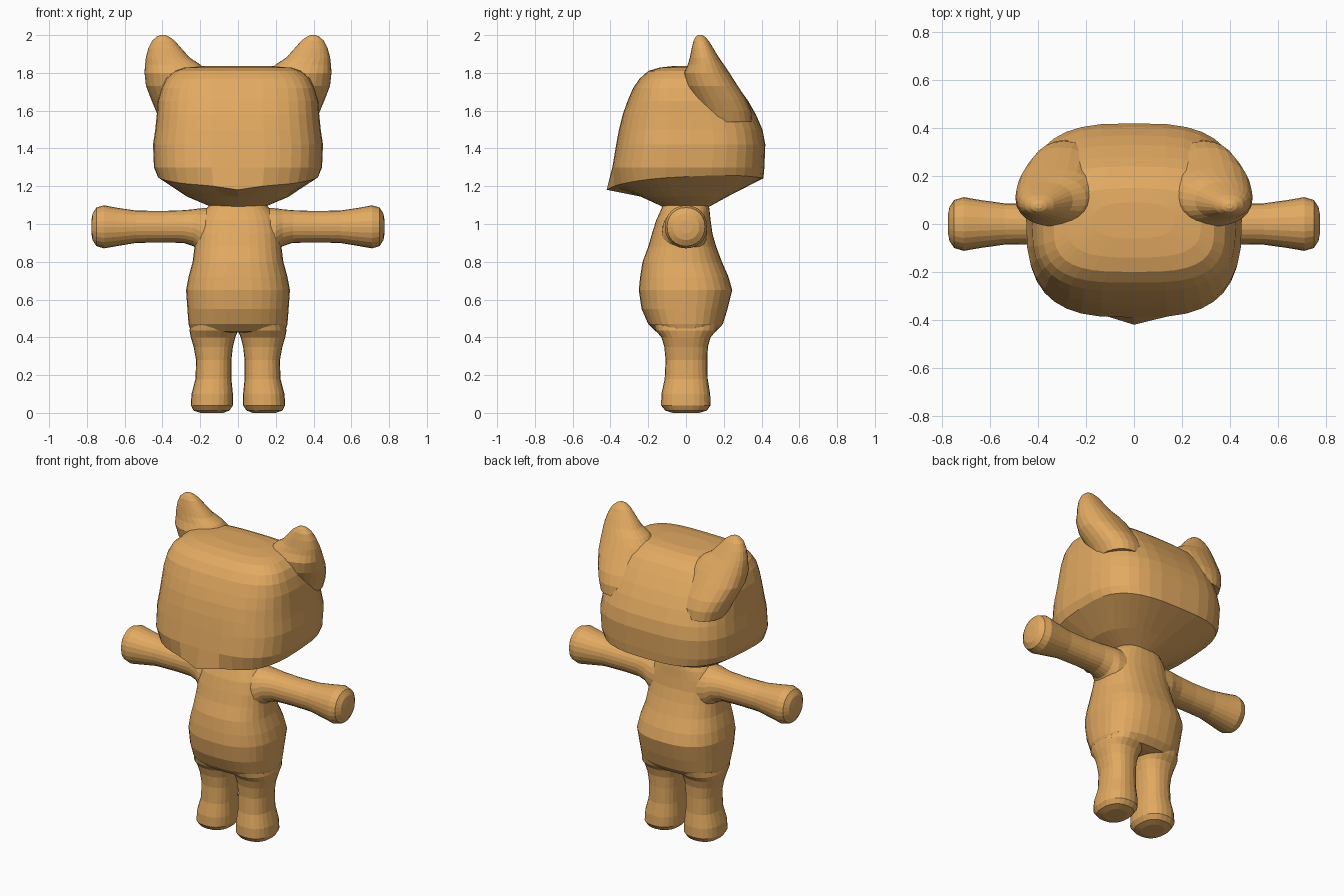
import bpy, bmesh, math

tan = bpy.data.materials.new("warm_tan")
tan.diffuse_color = (0.76, 0.40, 0.12, 1)


def loft(name, rings, axis="z", segs=28, power=2.0, warp=None, side=1):
    """Skin rings of (position, u_min, u_max, v_min, v_max), capping both ends.
    Along z, u is x and v is y; along x, u is y and v is z."""
    bm = bmesh.new()
    loops = []
    for i, (t, u0, u1, v0, v1) in enumerate(rings):
        n = power[i] if isinstance(power, list) else power
        cu, ru = (u0 + u1) / 2, (u1 - u0) / 2
        cv, rv = (v0 + v1) / 2, (v1 - v0) / 2
        loop = []
        for k in range(segs):
            a = 2 * math.pi * k / segs
            c, s = math.cos(a), math.sin(a)
            u = cu + ru * math.copysign(abs(c) ** (2 / n), c)
            v = cv + rv * math.copysign(abs(s) ** (2 / n), s)
            p = (u, v, t) if axis == "z" else (t, u, v)
            if warp:
                p = warp(i, *p)
            loop.append(bm.verts.new((p[0] * side, p[1], p[2])))
        loops.append(loop)
    for a, b in zip(loops, loops[1:]):
        for k in range(segs):
            j = (k + 1) % segs
            bm.faces.new((a[k], a[j], b[j], b[k]))
    bm.faces.new(loops[0])
    bm.faces.new(loops[-1])
    bmesh.ops.recalc_face_normals(bm, faces=bm.faces)
    mesh = bpy.data.meshes.new(name)
    bm.to_mesh(mesh)
    bm.free()
    mesh.materials.append(tan)
    obj = bpy.data.objects.new(name, mesh)
    bpy.context.collection.objects.link(obj)
    return obj


def sym(profile):
    """Rows of (z, half width, front y, back y) as loft rings."""
    return [(z, -w, w, f, b) for z, w, f, b in profile]


# Head: shallow underside, sharp jaw rim with a chin point, boxy rounded skull
def jaw(i, x, y, z):
    if i == 2:
        tip = max(0, 1 - abs(x) / 0.16) if y < 0 else 0
        y -= 0.045 * tip
        z += 0.02 * y / 0.4 - 0.02 * tip + 0.03 * (abs(x) / 0.43) ** 3
    return x, y, z


loft("head", sym([
    (1.09, 0.14, -0.12, 0.12),
    (1.145, 0.27, -0.24, 0.22),
    (1.222, 0.425, -0.375, 0.41),
    (1.30, 0.445, -0.39, 0.415),
    (1.42, 0.45, -0.37, 0.42),
    (1.50, 0.438, -0.355, 0.405),
    (1.58, 0.43, -0.335, 0.37),
    (1.65, 0.425, -0.31, 0.33),
    (1.72, 0.405, -0.28, 0.28),
    (1.77, 0.38, -0.245, 0.24),
    (1.81, 0.335, -0.20, 0.19),
    (1.828, 0.28, -0.14, 0.15),
    (1.837, 0.17, -0.06, 0.09),
]), power=[2, 2.4, 3, 3, 3, 3, 3, 3, 3.2, 3.2, 3.2, 3, 2.6], segs=36, warp=jaw)

# Torso: narrow neck, sloping shoulders, round belly
loft("torso", sym([
    (0.425, 0.20, -0.12, 0.12),
    (0.432, 0.25, -0.16, 0.16),
    (0.47, 0.262, -0.20, 0.195),
    (0.55, 0.268, -0.235, 0.22),
    (0.65, 0.275, -0.25, 0.245),
    (0.72, 0.262, -0.243, 0.225),
    (0.80, 0.24, -0.23, 0.19),
    (0.88, 0.23, -0.20, 0.16),
    (0.95, 0.225, -0.18, 0.14),
    (1.02, 0.21, -0.158, 0.13),
    (1.07, 0.18, -0.135, 0.125),
    (1.11, 0.14, -0.12, 0.12),
]), power=2.5, segs=32)

EAR = [
    (1.54, 0.17, 0.41, 0.08, 0.35),
    (1.60, 0.15, 0.435, 0.06, 0.345),
    (1.66, 0.15, 0.46, 0.03, 0.32),
    (1.73, 0.15, 0.487, 0.00, 0.275),
    (1.80, 0.16, 0.495, -0.01, 0.23),
    (1.845, 0.20, 0.492, 0.01, 0.20),
    (1.88, 0.255, 0.488, 0.02, 0.175),
    (1.93, 0.30, 0.475, 0.03, 0.145),
    (1.97, 0.335, 0.455, 0.04, 0.12),
    (1.992, 0.365, 0.43, 0.052, 0.10),
    (2.00, 0.385, 0.41, 0.065, 0.085),
]
LEG = [
    (0.00, 0.08, 0.20, -0.07, 0.07),
    (0.012, 0.045, 0.235, -0.11, 0.11),
    (0.04, 0.027, 0.25, -0.132, 0.13),
    (0.10, 0.027, 0.246, -0.13, 0.128),
    (0.18, 0.035, 0.225, -0.113, 0.115),
    (0.28, 0.035, 0.222, -0.108, 0.113),
    (0.35, 0.027, 0.235, -0.115, 0.116),
    (0.40, 0.014, 0.25, -0.13, 0.13),
    (0.435, 0.00, 0.257, -0.16, 0.16),
    (0.47, 0.00, 0.25, -0.17, 0.17),
]
# Arm rows: x, y range, z range, flaring into the shoulder and the hand
ARM = [
    (0.12, -0.13, 0.115, 0.80, 1.088),
    (0.20, -0.125, 0.11, 0.84, 1.083),
    (0.235, -0.105, 0.10, 0.882, 1.078),
    (0.29, -0.09, 0.09, 0.90, 1.073),
    (0.40, -0.084, 0.084, 0.902, 1.069),
    (0.54, -0.086, 0.086, 0.90, 1.071),
    (0.64, -0.10, 0.10, 0.883, 1.086),
    (0.71, -0.112, 0.112, 0.871, 1.099),
    (0.75, -0.10, 0.10, 0.883, 1.087),
    (0.77, -0.07, 0.07, 0.915, 1.055),
    (0.776, -0.035, 0.035, 0.95, 1.02),
]

# Paired limbs and ears
for label, side in (("left", 1), ("right", -1)):
    loft(label + "_ear", EAR, segs=24, power=2.2, side=side)
    loft(label + "_leg", LEG, segs=24, power=2.4, side=side)
    loft(label + "_arm", ARM, axis="x", segs=24, power=2.1, side=side)
